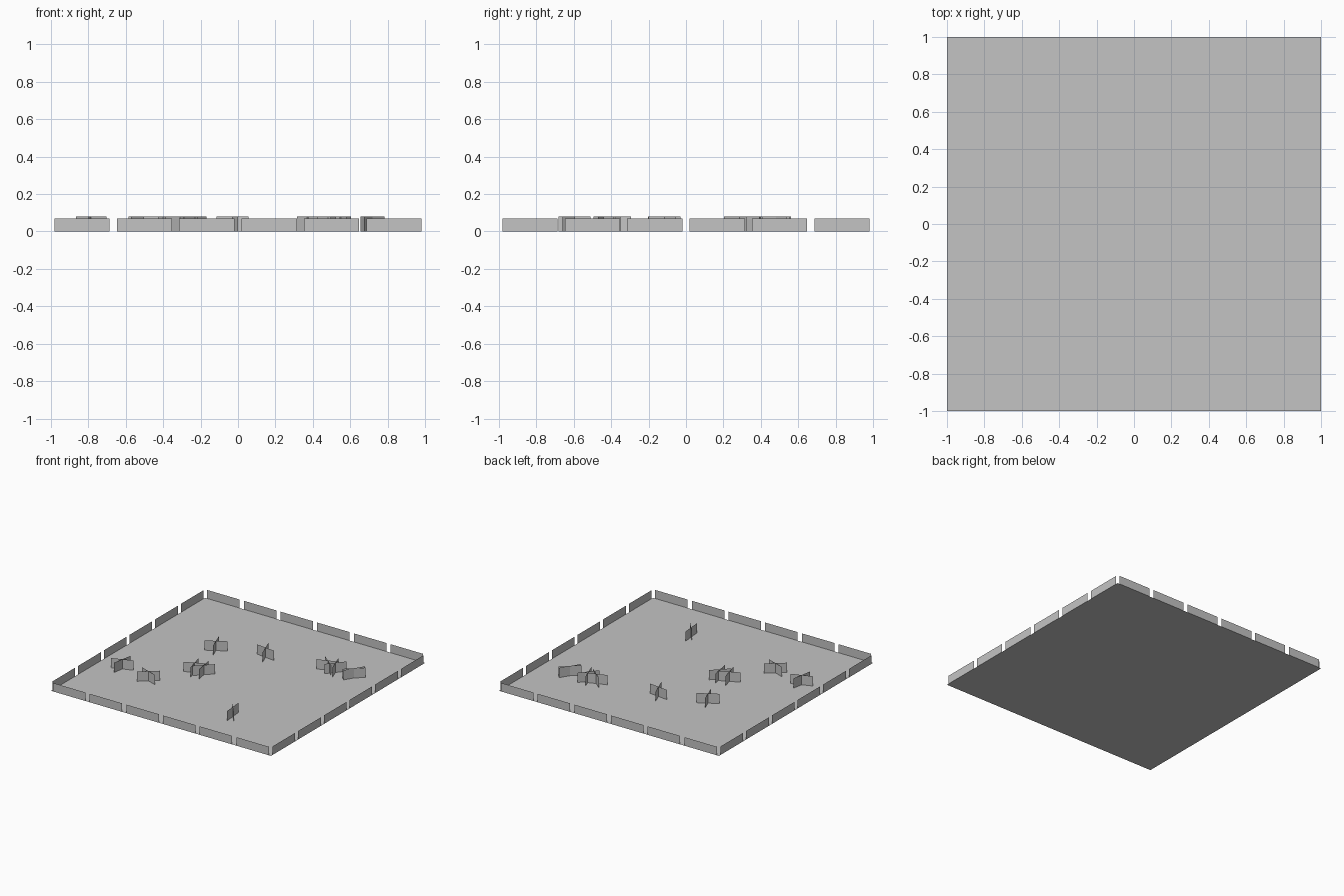
import bpy
import bmesh
from math import cos, sin, radians, pi
from mathutils import Vector

cube = bpy.data.objects.get("Cube")
if cube:
    bpy.data.objects.remove(cube, do_unlink=True)

grey = bpy.data.materials.new("plain_grey")
grey.use_nodes = True
colour = (0.55, 0.55, 0.55, 1)
grey.diffuse_color = colour
grey.node_tree.nodes["Principled BSDF"].inputs["Base Color"].default_value = colour


def card(bm, centre, angle, width, height):
    """Upright one-sided quad; its normal points to the right of its direction."""
    half = Vector((cos(angle), sin(angle), 0)) * width / 2
    up = Vector((0, 0, height))
    corners = (centre - half, centre + half, centre + half + up, centre - half + up)
    bm.faces.new([bm.verts.new(c) for c in corners])


def finish(bm, name):
    mesh = bpy.data.meshes.new(name)
    bm.to_mesh(mesh)
    bm.free()
    mesh.materials.append(grey)
    obj = bpy.data.objects.new(name, mesh)
    bpy.context.collection.objects.link(obj)
    return obj


# Ground sheet
bm = bmesh.new()
bmesh.ops.create_grid(bm, x_segments=1, y_segments=1, size=1)
finish(bm, "ground")

# Border panels, six per side, facing outward
PANELS = 6
pitch = 2 / PANELS
for side, name in enumerate(("front", "right", "back", "left")):
    bm = bmesh.new()
    angle = side * pi / 2
    along = Vector((cos(angle), sin(angle), 0))
    outward = Vector((sin(angle), -cos(angle), 0))
    for i in range(PANELS):
        card(bm, outward + along * (pitch * (i + 0.5) - 1), angle, 0.295, 0.07)
    finish(bm, name + "_border_panels")

# Plant tufts: x, y and the directions of the two crossed cards
tufts = [
    (0.72, 0.48, 42, 58),
    (0.55, 0.48, 230, 290),
    (0.48, 0.48, 200, 140),
    (-0.03, 0.40, 173, 291),
    (-0.40, 0.285, 210, 290),
    (-0.31, -0.12, 205, 105),
    (-0.23, -0.115, 225, 280),
    (0.37, -0.595, 95, 130),
    (-0.505, -0.44, 40, 340),
    (-0.785, -0.38, 200, 260),
]
for number, (x, y, first, second) in enumerate(tufts, 1):
    bm = bmesh.new()
    for turn in (first, second):
        card(bm, Vector((x, y, 0)), radians(turn), 0.172, 0.08)
    finish(bm, f"plant_tuft_{number}")
